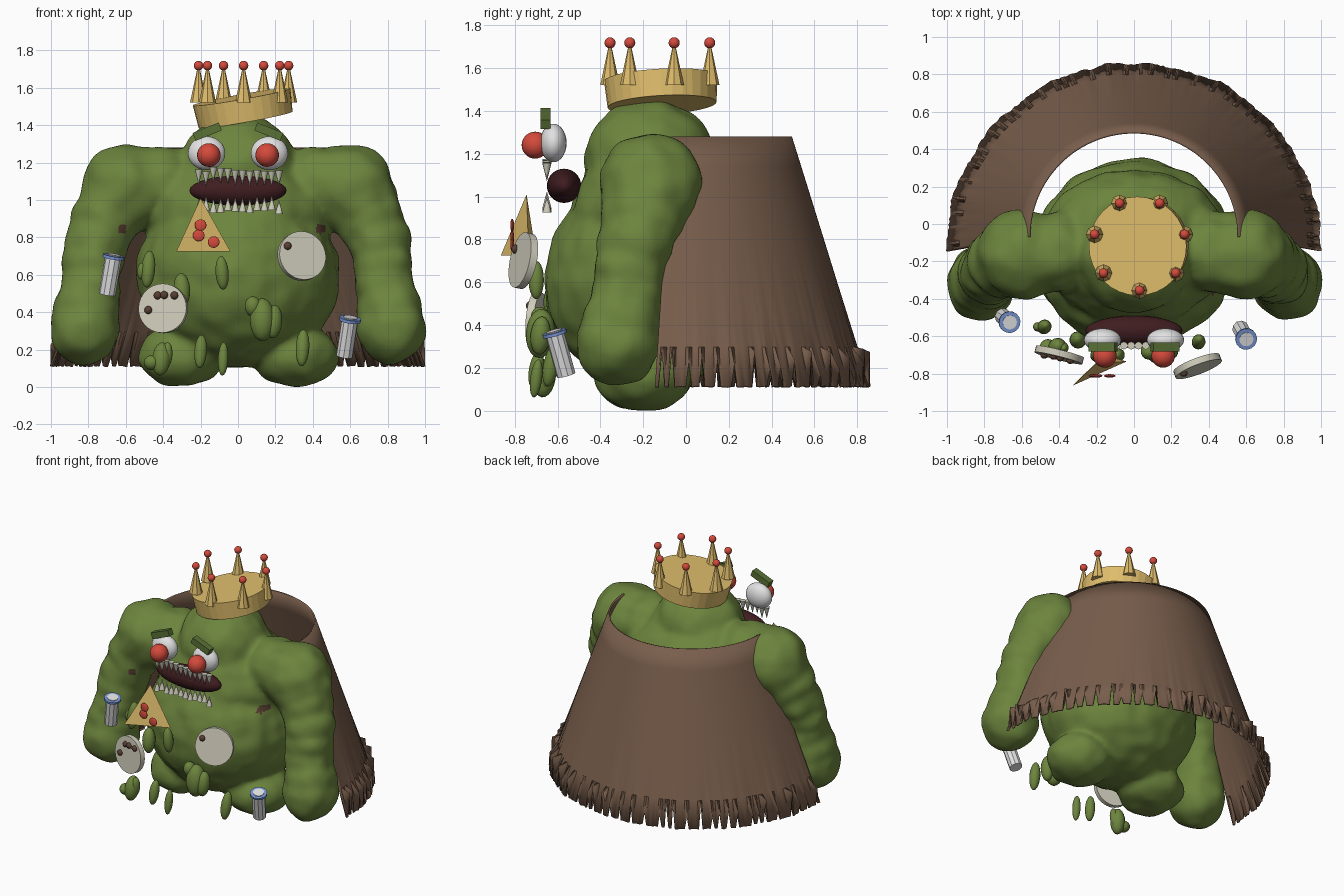
import bpy, bmesh, math, random
from mathutils import Vector, Matrix, Euler, noise

random.seed(4)
cube = bpy.data.objects.get("Cube")
if cube:
    bpy.data.objects.remove(cube, do_unlink=True)


def material(name, r, g, b):
    m = bpy.data.materials.new(name)
    m.use_nodes = True
    m.diffuse_color = (r, g, b, 1)
    for n in m.node_tree.nodes:
        if n.type == 'BSDF_PRINCIPLED':
            n.inputs["Base Color"].default_value = (r, g, b, 1)
    return m


GREEN = material("skin green", .15, .232, .047)
BROW = material("dark green", .1, .165, .035)
BROWN = material("cloth brown", .19, .112, .072)
RED = material("red", .66, .068, .045)
GOLD = material("gold", .74, .51, .15)
MOUTH = material("mouth maroon", .05, .012, .014)
BONE = material("bone", .62, .6, .49)
WHITE = material("white", .76, .76, .77)
BLUE = material("blue", .19, .31, .68)
DARK = material("dark brown", .1, .05, .032)


def finish(name, bm, mat, smooth=None):
    bmesh.ops.recalc_face_normals(bm, faces=bm.faces)
    me = bpy.data.meshes.new(name)
    bm.to_mesh(me)
    bm.free()
    me.materials.append(mat)
    ob = bpy.data.objects.new(name, me)
    bpy.context.scene.collection.objects.link(ob)
    if smooth:
        bpy.ops.object.select_all(action='DESELECT')
        ob.select_set(True)
        bpy.context.view_layer.objects.active = ob
        bpy.ops.object.shade_smooth_by_angle(angle=math.radians(smooth))
    return ob


def add_ball(bm, loc, radii, rot=(0, 0, 0), u=24, v=14):
    m = Matrix.LocRotScale(Vector(loc), Euler(rot), Vector(radii))
    bmesh.ops.create_uvsphere(bm, u_segments=u, v_segments=v, radius=1, matrix=m)


def ball(name, loc, radii, mat):
    bm = bmesh.new()
    add_ball(bm, loc, radii)
    return finish(name, bm, mat, 60)


def add_cone(bm, a, b, r1, r2, sides):
    a, b = Vector(a), Vector(b)
    d = b - a
    m = Matrix.Translation((a + b) / 2) @ d.to_track_quat('Z', 'Y').to_matrix().to_4x4()
    bmesh.ops.create_cone(bm, cap_ends=True, segments=sides, radius1=r1,
                          radius2=r2, depth=d.length, matrix=m)


def cone(name, a, b, r1, r2, sides, mat, smooth=None):
    bm = bmesh.new()
    add_cone(bm, a, b, r1, r2, sides)
    return finish(name, bm, mat, smooth)


# Body: overlapping masses fused into one lumpy skin
bm = bmesh.new()
add_ball(bm, (0, -.155, .6), (.54, .505, .5))
add_ball(bm, (0, -.12, .93), (.51, .41, .34))
add_ball(bm, (.01, -.17, 1.17), (.31, .305, .28))
add_ball(bm, (0, -.14, 1.1), (.42, .26, .22))
arm = [(.4, -.15, 1.085, .2), (.53, -.16, 1.075, .21), (.6, -.165, 1.07, .225),
       (.64, -.17, 1.0, .21), (.705, -.2, .9, .18), (.755, -.235, .78, .17),
       (.775, -.26, .66, .16), (.785, -.28, .54, .16), (.81, -.3, .42, .173),
       (.82, -.32, .31, .185)]
for s in (-1, 1):
    for x, y, z, r in arm:
        add_ball(bm, (s * x, y, z), (r, r * 1.07, r))
    add_ball(bm, (s * .31, -.2, .165), (.225, .23, .165))
raw = finish("body_masses", bm, GREEN)
mod = raw.modifiers.new("fuse", 'REMESH')
mod.mode = 'VOXEL'
mod.voxel_size = .022
mod = raw.modifiers.new("soften", 'SMOOTH')
mod.iterations = 7
bpy.context.view_layer.update()
fused = bpy.data.meshes.new_from_object(
    raw.evaluated_get(bpy.context.evaluated_depsgraph_get()))
bpy.data.objects.remove(raw, do_unlink=True)
bm = bmesh.new()
bm.from_mesh(fused)
bm.normal_update()
shift = [v.normal * (.016 * noise.noise(v.co * 8) + .003) for v in bm.verts]
for v, d in zip(bm.verts, shift):
    v.co += d
body = finish("body", bm, GREEN, 80)

# Small dark bruises on the front of the skin
body.data.materials.append(DARK)
for f in body.data.polygons:
    c = f.center
    if f.normal.y < -.1 and min(math.hypot(c.x - x, c.z - .845) for x in (-.62, .44)) < .026:
        f.material_index = 1

# Cape: half cone with a flared, torn hem
bm = bmesh.new()
cols, rows = 200, 8
pleat, grid, next_tear = 0, [], 2
for i in range(cols + 1):
    a = math.pi * i / cols
    pleat = pleat * .75 + random.uniform(-.006, .006)
    tear = random.uniform(0, .006)
    if i == next_tear:
        tear = random.uniform(.05, .18)
        next_tear += random.choice((3, 4, 5, 6, 7))
    line = []
    for j in range(rows + 1):
        t = j / (rows - 1) * .84 if j < rows else 1
        z = 1.28 - 1.17 * t if j < rows else .11 + tear
        r = .565 + .44 * t + pleat * t ** 4
        line.append(bm.verts.new((r * math.cos(a), -.07 - .075 * t + r * math.sin(a), z)))
    grid.append(line)
for p, q in zip(grid, grid[1:]):
    for j in range(rows):
        bm.faces.new((p[j], p[j + 1], q[j + 1], q[j]))
cape = finish("cape", bm, BROWN, 35)
mod = cape.modifiers.new("thickness", 'SOLIDIFY')
mod.thickness = .012

# Crown: tilted band with upright spikes and beads
bm = bmesh.new()
m = Matrix.LocRotScale(Vector((.03, -.115, 1.49)),
                       Euler((math.radians(3), math.radians(-10), 0)), None)
bmesh.ops.create_cone(bm, cap_ends=True, segments=32, radius1=.255, radius2=.265,
                      depth=.125, matrix=m)
finish("crown_band", bm, GOLD)
spikes, beads = bmesh.new(), bmesh.new()
for i in range(7):
    a = math.tau * i / 7 - math.pi / 2
    x, y = .03 + .247 * math.cos(a), -.11 + .245 * math.sin(a)
    add_cone(spikes, (x, y, 1.52), (x, y, 1.715), .046, .004, 8)
    add_ball(beads, (x, y, 1.718), (.026,) * 3, u=14, v=8)
finish("crown_spikes", spikes, GOLD)
finish("crown_beads", beads, RED, 60)

# Eyes and brows
for s, side in ((-1, "right"), (1, "left")):
    ball(side + "_eye", (s * .168, -.62, 1.25), (.1, .062, .09), WHITE)
    ball(side + "_iris", (s * .156, -.705, 1.24), (.063,) * 3, RED)
    bm = bmesh.new()
    m = Matrix.LocRotScale(Vector((s * .165, -.657, 1.365)),
                           Euler((0, s * math.radians(22), 0)), Vector((.15, .048, .045)))
    bmesh.ops.create_cube(bm, size=1, matrix=m)
    finish(side + "_brow", bm, BROW)

# Mouth and two rows of teeth
ball("mouth", (0, -.57, 1.05), (.26, .08, .08), MOUTH)
teeth = bmesh.new()
for i in range(12):
    x = -.21 + .039 * i
    for root, tip in ((1.165, 1.085), (.935, 1.01)):
        wob = random.uniform(-.012, .012)
        add_cone(teeth, (x, -.65, root + wob), (x, -.65, tip + wob), .021, .001, 8)
finish("teeth", teeth, BONE, 60)

# Pizza slice with toppings
bm = bmesh.new()
apex, p, q, r = [bm.verts.new(c) for c in ((-.2, -.745, 1.01), (-.33, -.865, .725),
                                           (-.04, -.735, .725), (-.16, -.7, .725))]
for f in ((apex, p, q), (apex, q, r), (apex, r, p), (p, r, q)):
    bm.faces.new(f)
finish("pizza_slice", bm, GOLD)
for x, z in ((-.2, .865), (-.21, .81), (-.13, .775)):
    ball("pizza_topping", (x, -.812, z), (.031, .009, .031), RED)


# Plates with crumbs
def plate(name, centre, normal, crumbs):
    c, n = Vector(centre), Vector(normal).normalized()
    cone(name, c - n * .018, c + n * .018, .132, .132, 32, BONE, 40)
    for x, z in crumbs:
        y = c.y - (n.x * (x - c.x) + n.z * (z - c.z)) / n.y
        ball(name + "_crumb", Vector((x, y, z)) + n * .02, (.021, .018, .021), DARK)


plate("right_plate", (-.4, -.7, .42), (-.25, -1, .08),
      ((-.425, .488), (-.39, .49), (-.335, .488), (-.475, .41)))
plate("left_plate", (.34, -.76, .7), (.38, -1, .22), ((.258, .75),))


# Cans with a thin blue rim
def can(name, low, high):
    a, b = Vector(low), Vector(high)
    d = (b - a).normalized()
    cone(name, a, b, .045, .045, 10, WHITE)
    cone(name + "_rim", b - d * .012, b + d * .004, .058, .058, 16, BLUE)
    cone(name + "_lid", b + d * .004, b + d * .009, .038, .038, 16, WHITE)


can("right_can", (-.7, -.495, .495), (-.665, -.525, .7))
can("left_can", (.57, -.56, .165), (.6, -.615, .365))

# Hanging green lumps in front of the belly: x, y, z, half width, half height
lumps = [(-.48, -.55, .63, .038, .1), (-.515, -.55, .62, .025, .045), (-.085, -.7, .61, .036, .09),
         (.13, -.68, .36, .068, .115), (.08, -.68, .43, .045, .055), (.19, -.68, .35, .047, .09),
         (-.41, -.66, .15, .05, .09), (-.46, -.66, .13, .045, .04), (-.38, -.66, .17, .03, .07),
         (-.2, -.7, .19, .034, .09), (-.08, -.7, .15, .028, .09), (.345, -.63, .21, .037, .1),
         (-.3, -.62, .52, .045, .09)]
bm = bmesh.new()
for x, y, z, w, h in lumps:
    add_ball(bm, (x, y, z), (w, w, h), (random.uniform(-.2, .2), random.uniform(-.1, .1), 0),
             u=14, v=10)
finish("hanging_lumps", bm, GREEN, 70)
